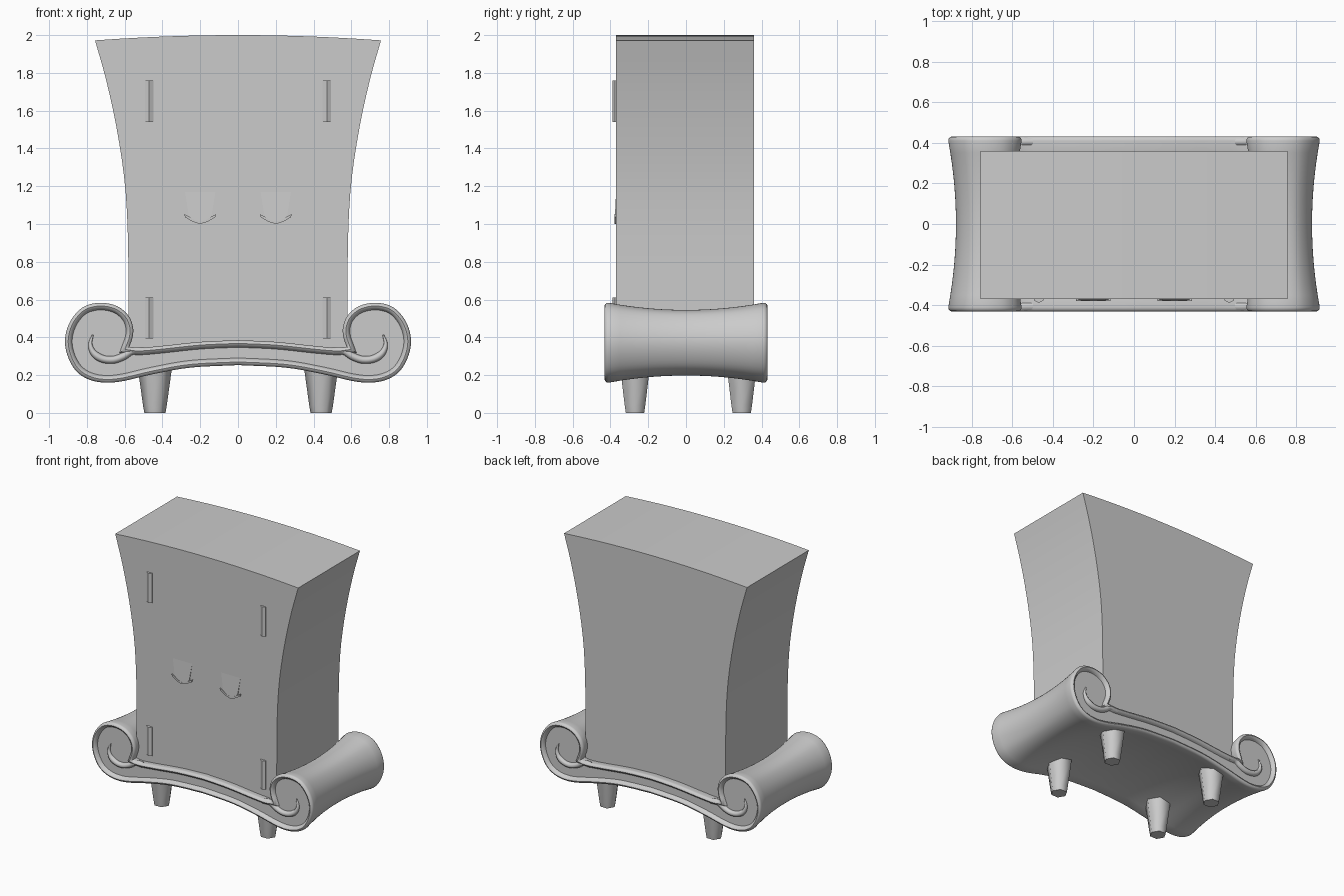
import bpy, bmesh, math
from mathutils import Vector

if "Cube" in bpy.data.objects:
    bpy.data.objects.remove(bpy.data.objects["Cube"])

grey = bpy.data.materials.new("plain grey")
grey.diffuse_color = (0.6, 0.6, 0.6, 1)
grey.use_nodes = True
grey.node_tree.nodes["Principled BSDF"].inputs["Base Color"].default_value = grey.diffuse_color


def finish(bm, name, angle=None):
    bmesh.ops.recalc_face_normals(bm, faces=bm.faces)
    me = bpy.data.meshes.new(name)
    bm.to_mesh(me)
    bm.free()
    ob = bpy.data.objects.new(name, me)
    bpy.context.collection.objects.link(ob)
    me.materials.append(grey)
    if angle:
        bpy.ops.object.select_all(action='DESELECT')
        ob.select_set(True)
        bpy.context.view_layer.objects.active = ob
        bpy.ops.object.shade_smooth_by_angle(angle=math.radians(angle))
    return ob


def loft(name, rings, angle=None):
    """Skin closed rings of equal length and cap both ends."""
    bm = bmesh.new()
    vs = [[bm.verts.new(p) for p in r] for r in rings]
    n = len(vs[0])
    for a, b in zip(vs, vs[1:]):
        for i in range(n):
            j = (i + 1) % n
            bm.faces.new((a[i], a[j], b[j], b[i]))
    bm.faces.new(vs[0])
    bm.faces.new(vs[-1])
    return finish(bm, name, angle)


def spline(pts, steps=4):
    """Catmull-Rom curve through the points."""
    p = [Vector(q) for q in pts]
    p = [2 * p[0] - p[1]] + p + [2 * p[-1] - p[-2]]
    out = []
    for a, b, c, d in zip(p, p[1:], p[2:], p[3:]):
        for k in range(steps):
            t = k / steps
            out.append(0.5 * (2 * b + (c - a) * t + (2 * a - 5 * b + 4 * c - d) * t * t
                              + (3 * b - a - 3 * c + d) * t ** 3))
    return out + [p[-2]]


def inset(loop, d):
    """Move a clockwise outline inwards by d."""
    out, n = [], len(loop)
    for i, p in enumerate(loop):
        e1 = (p - loop[i - 1]).normalized()
        e2 = (loop[(i + 1) % n] - p).normalized()
        n1, n2 = Vector((e1.y, -e1.x)), Vector((e2.y, -e2.x))
        m = (n1 + n2).normalized()
        out.append(p + m * d / max(m.dot(n1), 0.6))
    return out


# Cabinet body: flared sides and a bowed top
side = spline([(0.58, 0.33), (0.58, 0.7), (0.585, 1.0), (0.603, 1.25),
               (0.645, 1.52), (0.70, 1.77), (0.757, 1.972)], 3)
top = [Vector((x, 2.0 - 0.028 * (x / 0.757) ** 2))
       for x in [0.757 * (1 - k / 6) for k in range(1, 12)]]
body = side + top + [Vector((-p.x, p.y)) for p in reversed(side)]
loft("cabinet_body", [[(p.x, y, p.y) for p in body] for y in (-0.37, 0.36)], 25)

# Scroll base: waisted loft with a rounded rim and recessed ends
deck = spline([(0, 0.385), (0.2, 0.376), (0.4, 0.355), (0.52, 0.345), (0.575, 0.35)])
curl = spline([(0.575, 0.35), (0.558, 0.40), (0.556, 0.455), (0.58, 0.515), (0.64, 0.565),
               (0.73, 0.583), (0.82, 0.56), (0.885, 0.49), (0.915, 0.40), (0.905, 0.31),
               (0.86, 0.225), (0.79, 0.177), (0.70, 0.16), (0.60, 0.17), (0.45, 0.205),
               (0.25, 0.24), (0, 0.253)])
half = deck + curl[1:]
outline = half + [Vector((-p.x, p.y)) for p in reversed(half[1:-1])]
rim = [(0.038, 0.405), (0.034, 0.416), (0.026, 0.427), (0.017, 0.432), (0.008, 0.428), (0.002, 0.42)]
waist = [(0.038 * (1 - (y / 0.41) ** 2), y) for y in [0.41 - 0.82 * k / 14 for k in range(15)]]
sections = rim + waist + [(d, -y) for d, y in reversed(rim)]
loft("scroll_base", [[(p.x, y, p.y) for p in inset(outline, d)] for d, y in sections], 50)

# Tapered spiral beads on the scroll ends
spiral = spline([(0.50, 0.328), (0.56, 0.328), (0.605, 0.30), (0.66, 0.281), (0.72, 0.287),
                 (0.765, 0.318), (0.782, 0.365), (0.768, 0.415)], 4)
for sx, sxn in ((-1, "left"), (1, "right")):
    for sy, syn in ((-1, "front"), (1, "back")):
        rings = []
        for i, p in enumerate(spiral):
            t = (spiral[min(i + 1, len(spiral) - 1)] - spiral[max(i - 1, 0)]).normalized()
            nrm = Vector((-t.y, t.x))
            f = i / (len(spiral) - 1)
            r = 0.02 if f < 0.65 else 0.02 - 0.016 * (f - 0.65) / 0.35
            ring = []
            for k in range(8):
                a = math.tau * k / 8
                q = p + nrm * r * math.cos(a)
                ring.append((sx * q.x, sy * (0.407 + 1.15 * r * math.sin(a)), q.y))
            rings.append(ring)
        loft(f"spiral_{syn}_{sxn}", rings, 60)

        # Six-sided tapered legs with a narrow foot
        cy = -0.27 if sy < 0 else 0.295
        loft(f"leg_{syn}_{sxn}",
             [[(sx * 0.44 + r * math.cos(math.tau * k / 6), cy + r * math.sin(math.tau * k / 6), z)
               for k in range(6)] for r, z in ((0.056, 0), (0.063, 0.04), (0.092, 0.25))], 65)

    # Hinge pins on the door
    for z0, z1, level in ((0.395, 0.61, "lower"), (1.54, 1.76, "upper")):
        loft(f"hinge_{level}_{sxn}",
             [[(sx * 0.47 + 0.026 * math.sin(math.tau * k / 6),
                -0.364 - 0.026 * math.cos(math.tau * k / 6), z) for k in range(6)]
              for z in (z0, z1)])

    # Cup pull: wedge flush at the top, thicker below, with a pointed lip
    cup = [(-0.08, 1.17), (0.08, 1.17), (0.06, 1.045), (0.035, 1.02), (0, 1.003),
           (-0.035, 1.02), (-0.06, 1.045)]
    loft(f"pull_cup_{sxn}",
         [[(sx * 0.2 + x, y0 - s * (1.17 - z), z) for x, z in cup]
          for y0, s in ((-0.36, 0), (-0.37, 0.05))])
    lip = [(-0.085, 1.053), (-0.06, 1.04), (-0.03, 1.022), (0, 1.014), (0.03, 1.022),
           (0.06, 1.04), (0.085, 1.053), (0.08, 1.036), (0.04, 1.012), (0, 1.0),
           (-0.04, 1.012), (-0.08, 1.036)]
    loft(f"pull_lip_{sxn}", [[(sx * 0.2 + x, y, z) for x, z in lip] for y in (-0.36, -0.379)])
